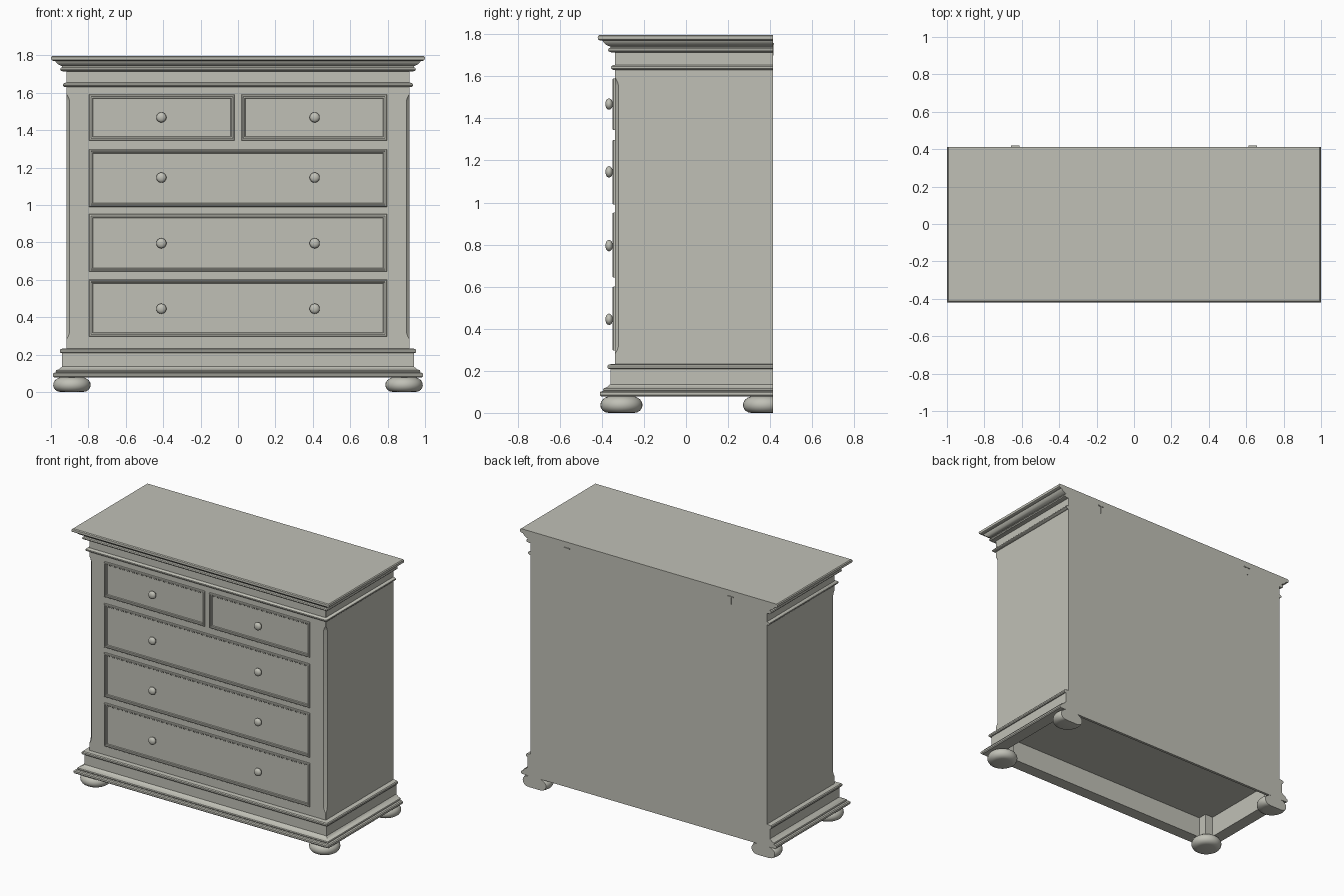
import bpy, bmesh, math

if "Cube" in bpy.data.objects:
    bpy.data.objects.remove(bpy.data.objects["Cube"])

W, F, B = 0.918, -0.338, 0.413      # body half width, front y, back y
SEG = 32

mat = bpy.data.materials.new("pale grey paint")
mat.diffuse_color = (0.53, 0.53, 0.47, 1)
mat.use_nodes = True
mat.node_tree.nodes["Principled BSDF"].inputs["Base Color"].default_value = mat.diffuse_color


def finish(name, bm, angle=35):
    bmesh.ops.recalc_face_normals(bm, faces=bm.faces)
    me = bpy.data.meshes.new(name)
    bm.to_mesh(me)
    bm.free()
    me.materials.append(mat)
    me.shade_smooth()
    me.set_sharp_from_angle(angle=math.radians(angle))
    ob = bpy.data.objects.new(name, me)
    bpy.context.collection.objects.link(ob)
    return ob


def loft(rings):
    """Skin a stack of rings and cap both ends."""
    bm = bmesh.new()
    rows = [[bm.verts.new(p) for p in r] for r in rings]
    for a, b in zip(rows, rows[1:]):
        n = len(a)
        for i in range(n):
            j = (i + 1) % n
            bm.faces.new((a[i], a[j], b[j], b[i]))
    bm.faces.new(rows[0])
    bm.faces.new(rows[-1])
    return bm


def plan(o, z, back=B):
    """Carcass outline grown by o on the front and sides, flush at the back."""
    return [(-W - o, F - o, z), (W + o, F - o, z), (W + o, back, z), (-W - o, back, z)]


def box(name, x0, x1, y0, y1, z0, z1):
    finish(name, loft([[(x0, y0, z), (x1, y0, z), (x1, y1, z), (x0, y1, z)] for z in (z0, z1)]))


def circle(r, fn):
    return [fn(r * math.cos(2 * math.pi * i / SEG), r * math.sin(2 * math.pi * i / SEG))
            for i in range(SEG)]


# carcass with stopped chamfers on the front corners
def body_ring(z, c):
    return [(-W + c, F, z), (W - c, F, z), (W, F + c, z), (W, B, z), (-W, B, z), (-W, F + c, z)]


finish("carcass", loft([body_ring(z, c) for z, c in (
    (0.228, .0005), (0.28, .0005), (0.30, .012), (0.32, .018),
    (1.555, .018), (1.575, .012), (1.595, .0005), (1.72, .0005))]), 20)

# hollow moulded plinth, open underneath
plinth = [(.066, .078), (.072, .084), (.072, .096), (.066, .102), (.054, .104), (.057, .110),
          (.054, .116), (.040, .121), (.029, .130), (.022, .136), (.022, .208), (.030, .208),
          (.035, .214), (.035, .224), (.030, .230), (.010, .233)]
inner = [plan(-.02, .225, B - .018), plan(-.02, .078, B - .018)]
finish("plinth", loft(inner + [plan(o, z) for o, z in plinth]))

# necking bead and cornice with top
neck = [(.001, 1.630), (.012, 1.632), (.018, 1.638), (.018, 1.646), (.012, 1.652), (.001, 1.654)]
finish("necking_bead", loft([plan(o, z) for o, z in neck]))
cornice = [(.002, 1.714), (.018, 1.714), (.030, 1.718), (.033, 1.725), (.030, 1.732),
           (.022, 1.736), (.022, 1.742), (.031, 1.745), (.045, 1.752), (.056, 1.763),
           (.059, 1.770), (.070, 1.770), (.079, 1.775), (.082, 1.783), (.080, 1.792),
           (.074, 1.797)]
finish("cornice_top", loft([plan(o, z) for o, z in cornice]))

# bun feet, the back pair sliced flush with the back, and the corner blocks above
foot = [(.060, 0), (.076, .003), (.090, .012), (.098, .025), (.100, .037),
        (.098, .050), (.090, .063), (.076, .073), (.060, .079)]
for side, sx in (("left", -1), ("right", 1)):
    for end, cy in (("front", -.307), ("back", .371)):
        bm = loft([circle(r, lambda u, v: (sx * .888 + u, cy + v, z)) for r, z in foot])
        if end == "back":
            cut = bmesh.ops.bisect_plane(bm, geom=bm.verts[:] + bm.edges[:] + bm.faces[:],
                                         plane_co=(0, B, 0), plane_no=(0, 1, 0),
                                         clear_outer=True)
            edges = [e for e in cut["geom_cut"] if isinstance(e, bmesh.types.BMEdge)]
            bmesh.ops.holes_fill(bm, edges=edges, sides=0)
        finish(f"{end}_{side}_foot", bm, 40)
        by = -.315 if end == "front" else .352
        xa, xb = sorted((sx * .90, sx * .835))
        box(f"{end}_{side}_corner_block", xa, xb, by, by + .06, .07, .228)

# drawer fronts with a raised moulded rim
rim = [(0, -.004), (0, .007), (.003, .011), (.010, .012), (.013, .010),
       (.014, .006), (.018, .006), (.021, .002)]


def drawer(name, x0, x1, z0, z1):
    finish(name, loft([[(x0 + i, F - d, z0 + i), (x1 - i, F - d, z0 + i),
                        (x1 - i, F - d, z1 - i), (x0 + i, F - d, z1 - i)] for i, d in rim]))


drawer("small_drawer_left", -.797, -.018, 1.344, 1.590)
drawer("small_drawer_right", .018, .797, 1.344, 1.590)
for name, z0, z1 in (("upper", .990, 1.297), ("middle", .643, .952), ("lower", .296, .600)):
    drawer(f"{name}_drawer", -.797, .797, z0, z1)

# round knobs
knob = [(.012, -.002), (.012, .012), (.019, .015), (.025, .021), (.027, .028),
        (.025, .035), (.019, .041), (.010, .044), (.003, .045)]
for row, z in enumerate((1.468, 1.146, .795, .445)):
    for side, x in (("left", -.41), ("right", .41)):
        finish(f"knob_{side}_{row + 1}",
               loft([circle(r, lambda u, v: (x + u, F - d, z + v)) for r, d in knob]), 50)

# small wall brackets on the back
for side, sx in (("left", -1), ("right", 1)):
    x = sx * .635
    box(f"bracket_{side}_plate", x - .022, x + .022, B - .003, B + .006, 1.752, 1.758)
    box(f"bracket_{side}_tab", x - .006, x + .004, B - .003, B + .004, 1.70, 1.752)
